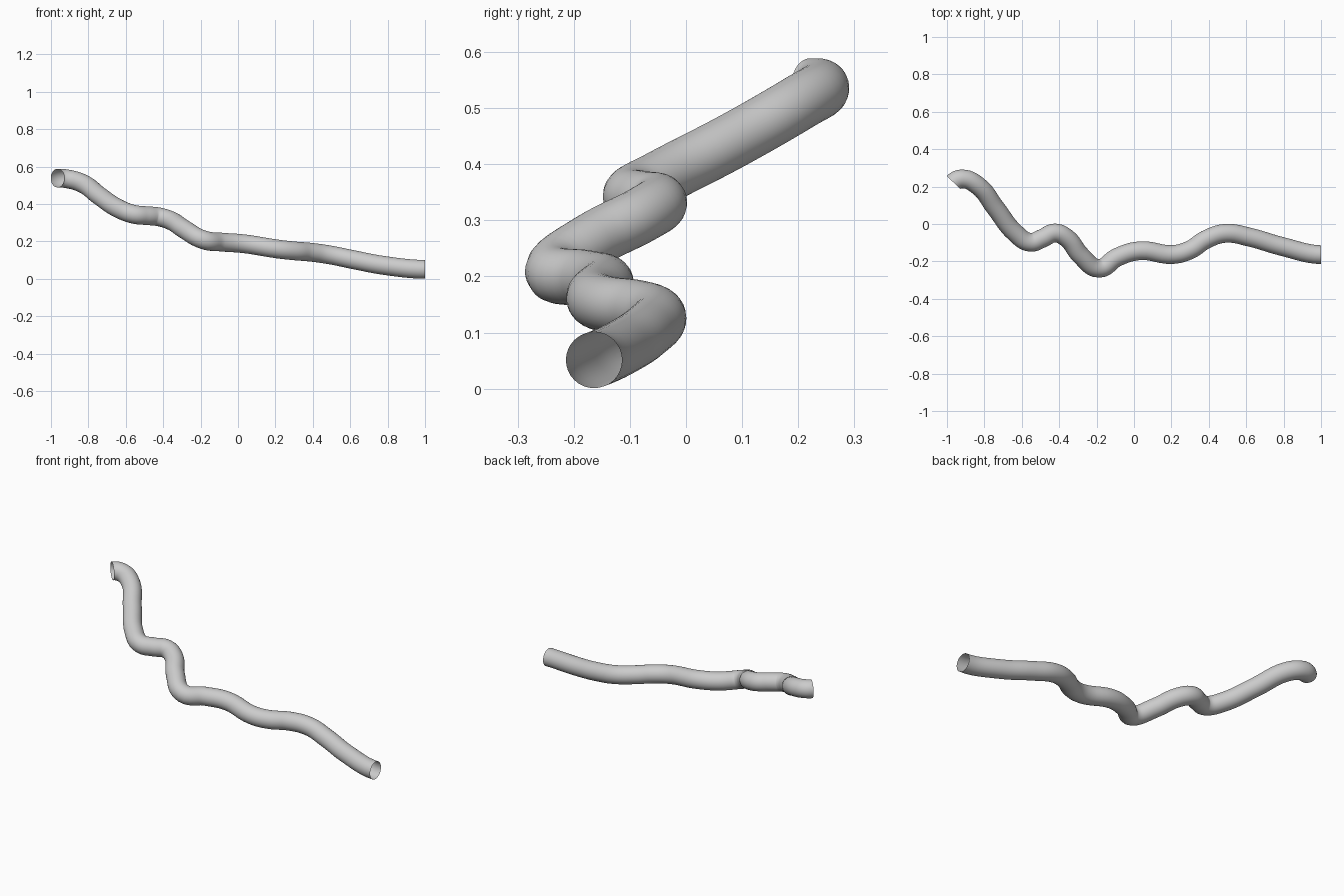
import bpy
from mathutils import Vector

if "Cube" in bpy.data.objects:
    bpy.data.objects.remove(bpy.data.objects["Cube"])

# Centre line of the tube, right end to left end
path = [
    (1.00, -.164, .051), (.78, -.117, .072), (.62, -.071, .102), (.487, -.05, .129),
    (.385, -.083, .143), (.30, -.138, .150), (.21, -.163, .160), (.03, -.143, .188),
    (-.09, -.178, .197), (-.185, -.237, .209), (-.285, -.168, .264), (-.36, -.075, .312),
    (-.425, -.048, .332), (-.49, -.077, .338), (-.555, -.098, .345), (-.635, -.048, .374),
    (-.74, .085, .443), (-.835, .205, .512), (-.92, .241, .536), (-.965, .222, .539),
]

# Round open-ended tube swept along the path
curve = bpy.data.curves.new("tube", 'CURVE')
curve.dimensions = '3D'
curve.resolution_u = 6
curve.bevel_depth = .05
curve.bevel_resolution = 14
curve.use_fill_caps = False
spline = curve.splines.new('BEZIER')
spline.bezier_points.add(len(path) - 1)
for bp, co in zip(spline.bezier_points, path):
    bp.co = co
    bp.handle_left_type = bp.handle_right_type = 'AUTO'

tube = bpy.data.objects.new("tube", curve)
bpy.context.collection.objects.link(tube)
bpy.context.view_layer.update()

# Set the directions of the two open ends
for bp, d in ((spline.bezier_points[0], Vector((-.07, 0, 0))),
              (spline.bezier_points[-1], Vector((-.012, -.0125, 0)))):
    bp.handle_left_type = bp.handle_right_type = 'FREE'
    bp.handle_right = bp.co + d
    bp.handle_left = bp.co - d

# Convert to a smooth mesh
bpy.context.view_layer.objects.active = tube
tube.select_set(True)
bpy.ops.object.convert(target='MESH')
bpy.ops.object.shade_smooth()
